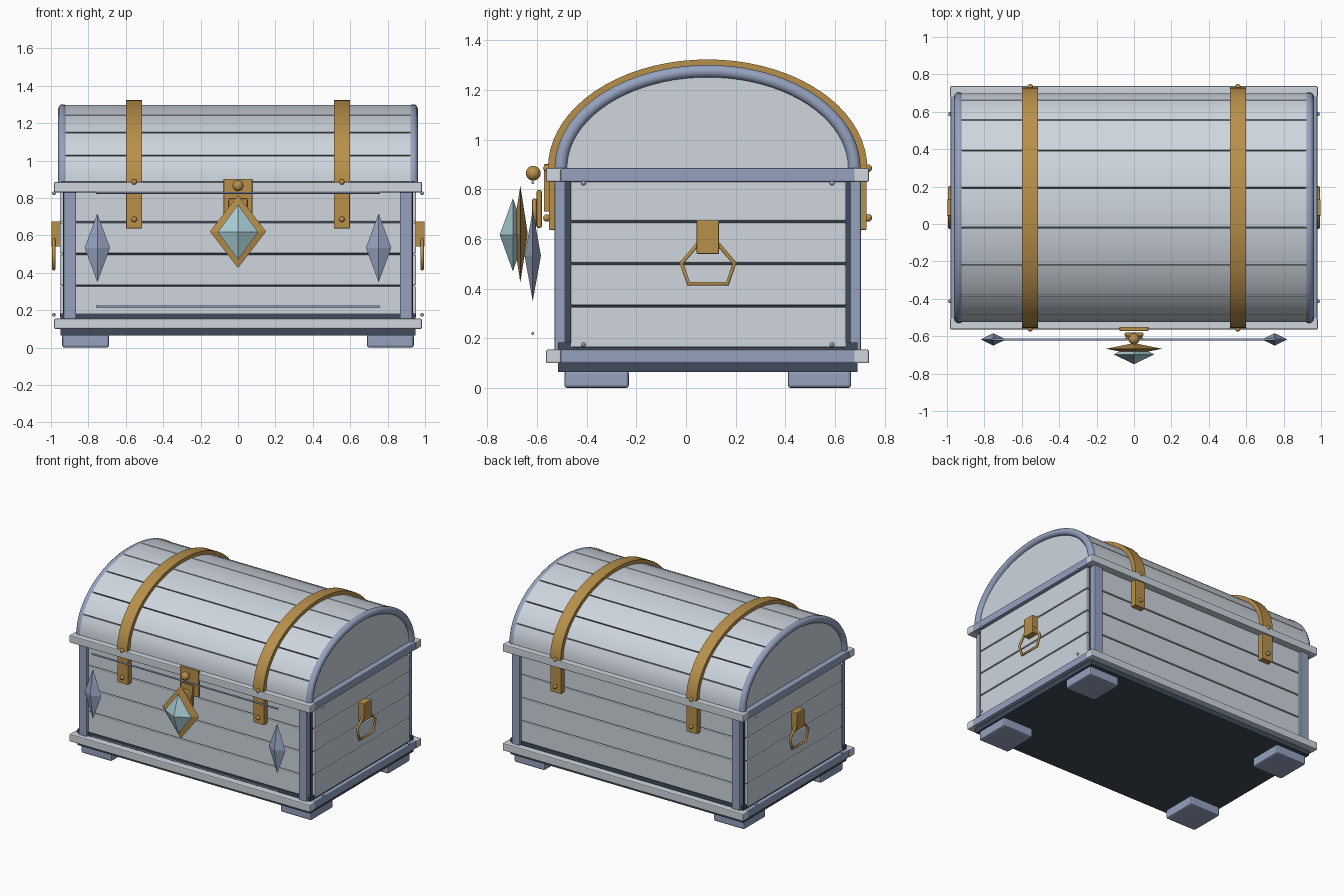
import bpy, bmesh, math
from mathutils import Vector, Matrix

if "Cube" in bpy.data.objects:
    bpy.data.objects.remove(bpy.data.objects["Cube"])

CY, LZ = 0.087, 0.885          # lid arch centre
COLORS = {"wood": (0.62, 0.67, 0.73), "trim": (0.30, 0.36, 0.52), "dark": (0.05, 0.07, 0.10),
          "gold": (0.48, 0.28, 0.07), "gem": (0.40, 0.62, 0.67)}
MATS = {}
for n, c in COLORS.items():
    MATS[n] = bpy.data.materials.new(n)
    MATS[n].diffuse_color = (*c, 1)


def finish(bm, name, mat, smooth=False):
    bmesh.ops.recalc_face_normals(bm, faces=bm.faces)
    me = bpy.data.meshes.new(name)
    bm.to_mesh(me)
    bm.free()
    ob = bpy.data.objects.new(name, me)
    bpy.context.collection.objects.link(ob)
    me.materials.append(MATS[mat])
    if smooth:
        bpy.ops.object.select_all(action='DESELECT')
        ob.select_set(True)
        bpy.context.view_layer.objects.active = ob
        bpy.ops.object.shade_smooth_by_angle(angle=math.radians(35))
    return ob


def box(name, x, y, z, mat, bevel=0.006):
    bm = bmesh.new()
    c = [(a[0] + a[1]) / 2 for a in (x, y, z)]
    s = [abs(a[1] - a[0]) for a in (x, y, z)]
    bmesh.ops.create_cube(bm, size=1, matrix=Matrix.Translation(c) @ Matrix.Diagonal((*s, 1)))
    if bevel:
        bmesh.ops.bevel(bm, geom=bm.edges[:], offset=bevel, segments=2, affect='EDGES', profile=0.5)
    return finish(bm, name, mat)


def ball(name, p, r, mat):
    bm = bmesh.new()
    bmesh.ops.create_uvsphere(bm, u_segments=14, v_segments=8, radius=r, matrix=Matrix.Translation(p))
    return finish(bm, name, mat, True)


def diamond(name, p, rx, ry, rz, mat):
    bm = bmesh.new()
    axes = [(Vector((rx, 0, 0))), (Vector((0, ry, 0))), (Vector((0, 0, rz)))]
    for a in axes:
        for s in (1, -1):
            bm.verts.new(Vector(p) + a * s)
    bmesh.ops.convex_hull(bm, input=bm.verts[:])
    return finish(bm, name, mat)


def arc(a, b, t0, t1, n):
    out = []
    for i in range(n + 1):
        t = math.radians(t0 + (t1 - t0) * i / n)
        out.append((CY + a * math.cos(t), LZ + b * math.sin(t)))
    return out


def extrude_x(name, profile, x0, x1, mat, bevel=0):
    bm = bmesh.new()
    f = bm.faces.new([bm.verts.new((x0, y, z)) for y, z in profile])
    r = bmesh.ops.extrude_face_region(bm, geom=[f])
    bmesh.ops.translate(bm, vec=(x1 - x0, 0, 0), verts=[v for v in r["geom"] if isinstance(v, bmesh.types.BMVert)])
    return finish(bm, name, mat, True)


def tube(name, pts, r, mat, cyclic=False, res=3):
    cu = bpy.data.curves.new(name, 'CURVE')
    cu.dimensions = '3D'
    cu.bevel_depth, cu.bevel_resolution, cu.use_fill_caps = r, res, True
    sp = cu.splines.new('POLY')
    sp.points.add(len(pts) - 1)
    for q, p in zip(sp.points, pts):
        q.co = (*p, 1)
    sp.use_cyclic_u = cyclic
    cu.materials.append(MATS[mat])
    ob = bpy.data.objects.new(name, cu)
    bpy.context.collection.objects.link(ob)
    return ob


# base and inner core
box("base_board", (-0.95, 0.95), (-0.515, 0.69), (0.065, 0.183), "dark", 0)
box("inner_core", (-0.935, 0.935), (-0.49, 0.665), (0.15, 0.885), "dark", 0)

# body planks
for i in range(4):
    z = (0.16 + i * 0.17 + 0.003, 0.16 + (i + 1) * 0.17 - 0.003)
    box("front_plank", (-0.9, 0.9), (-0.51, -0.48), z, "wood")
    box("back_plank", (-0.9, 0.9), (0.655, 0.685), z, "wood")
    for s in (-1, 1):
        box("side_plank", (0.92 * s, 0.953 * s), (-0.465, 0.645), z, "wood")

# trim rails at the base and lid line
for z in ((0.10, 0.155), (0.83, 0.885)):
    box("front_rail", (-0.983, 0.983), (-0.563, -0.503), z, "wood")
    box("back_rail", (-0.983, 0.983), (0.677, 0.737), z, "wood")
    for s in (-1, 1):
        box("side_rail", (0.92 * s, 0.98 * s), (-0.51, 0.684), z, "trim")

# feet, corner posts, side rivets and handles
for s in (-1, 1):
    for y in ((-0.49, -0.23), (0.41, 0.665)):
        box("foot", (0.69 * s, 0.94 * s), y, (0, 0.07), "trim", 0.012)
    for y in ((-0.53, -0.472), (0.648, 0.705)):
        box("corner_post", (0.865 * s, 0.932 * s), y, (0.15, 0.835), "trim")
    for y in (-0.413, 0.588):
        for z in (0.175, 0.825):
            ball("side_rivet", (0.984 * s, y, z), 0.01, "trim")
    box("handle_plate", (0.945 * s, 0.998 * s), (0.043, 0.133), (0.54, 0.675), "gold", 0.004)
    loop = [(-0.018, 0.503), (0.01, 0.42), (0.167, 0.42), (0.195, 0.503), (0.125, 0.585), (0.052, 0.585)]
    tube("handle_ring", [(0.985 * s, y, z) for y, z in loop], 0.009, "gold", True)

# barrel lid: dark shell, staves, end panels, rims
extrude_x("lid_shell", arc(0.59, 0.39, 0, 180, 36), -0.925, 0.925, "dark")
for i in range(9):
    t0, t1 = i * 20 + 0.35, i * 20 + 19.65
    extrude_x("lid_stave", arc(0.612, 0.412, t0, t1, 5) + arc(0.58, 0.38, t1, t0, 5), -0.932, 0.932, "wood")
for s in (-1, 1):
    extrude_x("lid_end_panel", arc(0.59, 0.39, 0, 180, 36), 0.92 * s, 0.938 * s, "wood")
    tube("lid_rim", [(0.936 * s, y, z) for y, z in arc(0.591, 0.391, 0, 180, 40)], 0.026, "trim")

# gold straps with rivets
for s in (-1, 1):
    x = (0.513 * s, 0.598 * s)
    extrude_x("lid_strap", arc(0.643, 0.438, 0, 180, 36) + arc(0.605, 0.405, 180, 0, 36), x[0], x[1], "gold")
    for yi, yo, yr in ((-0.505, -0.552, -1), (0.68, 0.727, 1)):
        box("body_strap", x, (yi, yo), (0.637, 0.835), "gold", 0.003)
        for z in (0.685, 0.885):
            ball("strap_rivet", (0.555 * s, CY + yr * 0.647, z), 0.015, "gold")

# lock: plates, hasp ring, knob, jewelled diamond
box("lock_plate", (-0.077, 0.077), (-0.572, -0.55), (0.71, 0.902), "gold", 0.004)
box("lock_hasp", (-0.05, 0.05), (-0.602, -0.58), (0.645, 0.797), "gold", 0.008)
tube("lock_ring", [(0.038 * math.cos(a * math.pi / 10), -0.61, 0.705 + 0.05 * math.sin(a * math.pi / 10))
                   for a in range(20)], 0.009, "gold", True)
ball("lock_knob", (0, -0.615, 0.865), 0.03, "gold")
diamond("lock_diamond", (0, -0.667, 0.62), 0.15, 0.03, 0.195, "gold")
diamond("lock_gem", (0, -0.697, 0.617), 0.108, 0.053, 0.147, "gem")

# side crystals and thin front rods
for s in (-1, 1):
    diamond("front_crystal", (0.752 * s, -0.617, 0.533), 0.068, 0.033, 0.183, "trim")
for z in (0.22, 0.827):
    tube("front_rod", [(-0.76, -0.617, z), (0.76, -0.617, z)], 0.006, "trim")

for m in bpy.data.materials:
    if m.users and not m.is_grease_pencil:
        m.use_nodes = True
        m.node_tree.nodes["Principled BSDF"].inputs["Base Color"].default_value = m.diffuse_color
